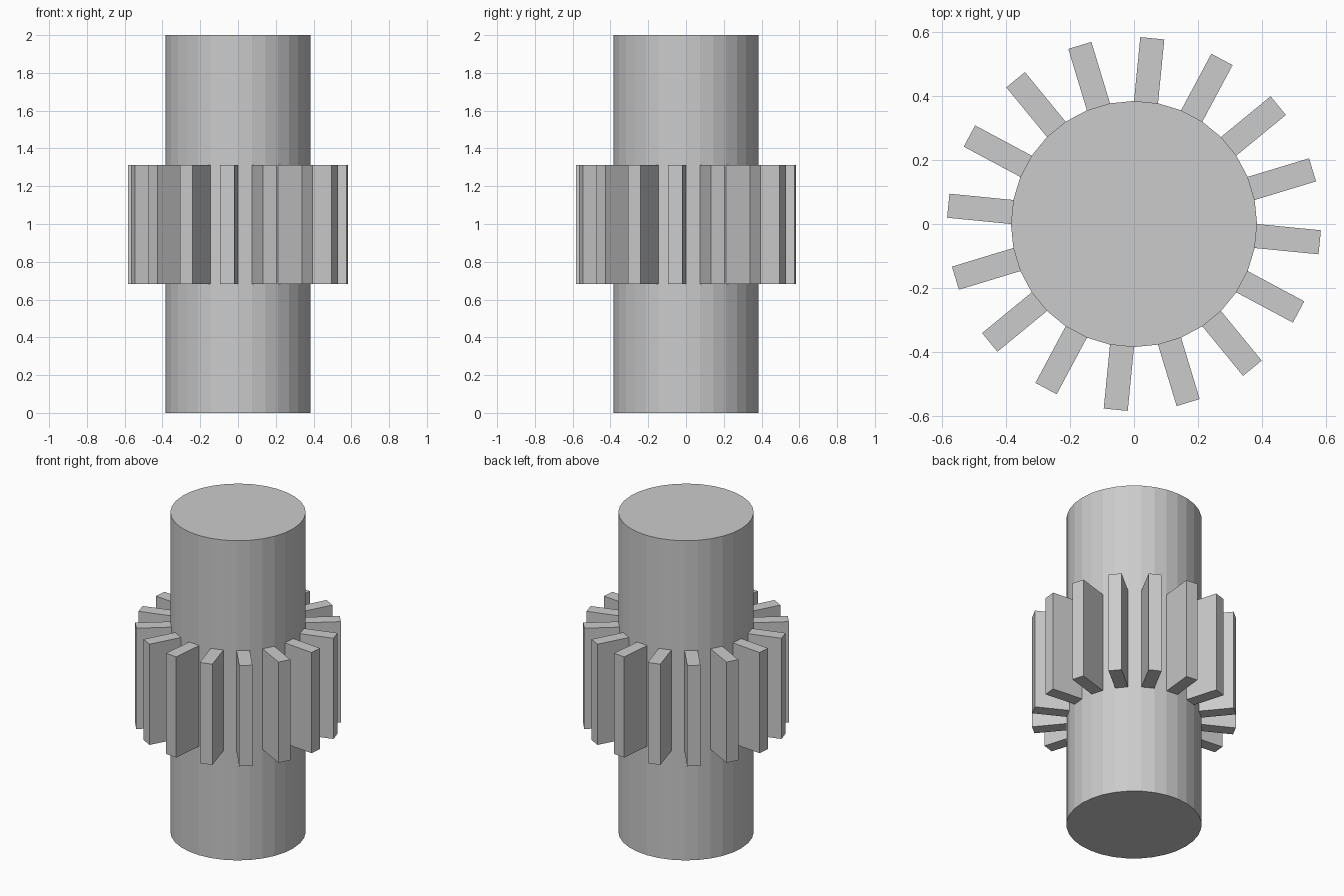
import bpy, bmesh, math
from mathutils import Vector

if "Cube" in bpy.data.objects:
    bpy.data.objects.remove(bpy.data.objects["Cube"])

SIDES = 32
RADIUS = 0.3835          # shaft corner radius
TOOTH_LENGTH = 0.2       # radial depth of each tooth
LEVELS = (0.0, 0.682, 1.312, 2.0)

grey = bpy.data.materials.new("plain grey")
grey.diffuse_color = (0.6, 0.6, 0.6, 1)
grey.use_nodes = True
grey.node_tree.nodes["Principled BSDF"].inputs["Base Color"].default_value = grey.diffuse_color

bm = bmesh.new()

# Shaft: stacked rings with corners on the axes, capped at both ends
rings = []
for z in LEVELS:
    rings.append([bm.verts.new((RADIUS * math.cos(2 * math.pi * i / SIDES),
                                RADIUS * math.sin(2 * math.pi * i / SIDES), z))
                  for i in range(SIDES)])
bm.faces.new(rings[0][::-1])
bm.faces.new(rings[-1])

tooth_faces = []
for level, (low, high) in enumerate(zip(rings, rings[1:])):
    for i in range(SIDES):
        j = (i + 1) % SIDES
        face = bm.faces.new((low[i], low[j], high[j], high[i]))
        # Every second face of the middle band carries a tooth
        if level == 1 and i % 2 == 1:
            tooth_faces.append(face)

# Teeth: straight extrusions of those faces
bm.normal_update()
result = bmesh.ops.extrude_discrete_faces(bm, faces=tooth_faces)
for face in result["faces"]:
    face.normal_update()
    offset = Vector((face.normal.x, face.normal.y, 0)).normalized() * TOOTH_LENGTH
    bmesh.ops.translate(bm, verts=face.verts[:], vec=offset)

bmesh.ops.recalc_face_normals(bm, faces=bm.faces[:])
mesh = bpy.data.meshes.new("toothed_shaft")
bm.to_mesh(mesh)
bm.free()
mesh.materials.append(grey)
shaft = bpy.data.objects.new("toothed_shaft", mesh)
bpy.context.collection.objects.link(shaft)
